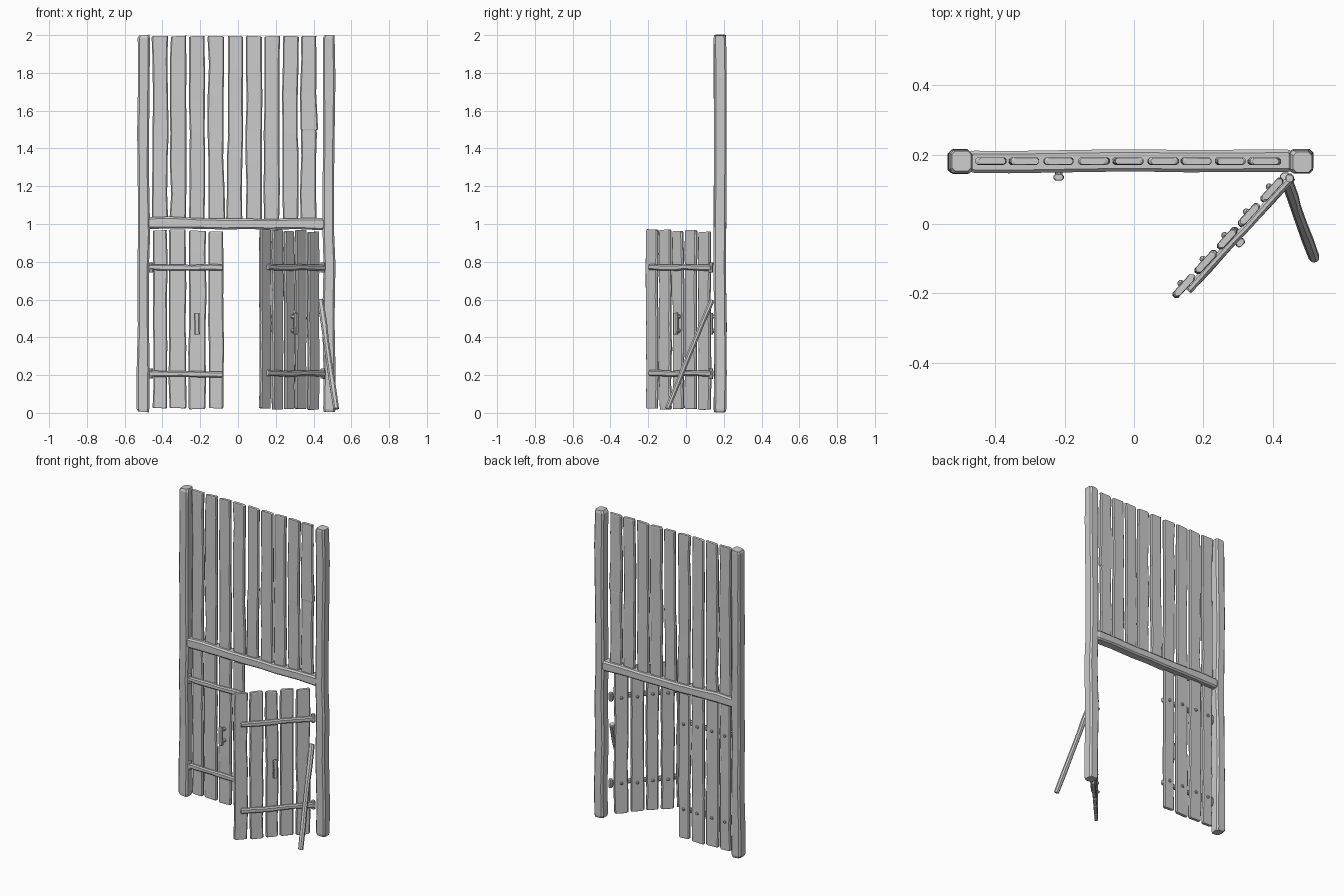
import bpy, bmesh, random
from mathutils import Vector

if "Cube" in bpy.data.objects:
    bpy.data.objects.remove(bpy.data.objects["Cube"])

random.seed(7)
Z = Vector((0, 0, 1))


def timber(name, start, end, across, w, t, segs=6, wob=0.004, cham=0.3, taper=1.0, split=None):
    """Rough-hewn bar: chamfered rectangular section swept along a wobbly line."""
    s, e, a = Vector(start), Vector(end), Vector(across).normalized()
    axis = e - s
    length = axis.length
    axis.normalize()
    a = (a - axis * a.dot(axis)).normalized()
    d = axis.cross(a)
    c = cham * min(w, t)
    inset = min(0.25 * min(w, t), 0.1 * length) / length
    # (position along the bar, section scale)
    rings = [(0, 0.88), (inset, 1)]
    rings += [((i + random.uniform(-.25, .25)) / segs, 1) for i in range(1, segs)]
    rings += [(1 - inset, 1), (1, 0.88)]
    if split:
        rings += [(split, 0.97), (split + 0.008, 1.06)]
        rings.sort()
    bm = bmesh.new()
    prev = None
    for f, k in rings:
        k *= 1 + (taper - 1) * f
        ow = random.uniform(-wob, wob)
        od = random.uniform(-wob, wob) * min(1, t / w) * 0.8
        hw = (w / 2 + random.uniform(-wob, wob) * 0.6) * k
        hd = t / 2 * k
        tilt = random.uniform(-wob, wob) * 0.6
        pts = [(hw - c, -hd), (hw, -hd + c), (hw, hd - c), (hw - c, hd),
               (-hw + c, hd), (-hw, hd - c), (-hw, -hd + c), (-hw + c, -hd)]
        ring = [bm.verts.new(s + axis * (f * length + (tilt * x / hw if f in (0, 1) else 0))
                             + a * (x + ow) + d * (y + od)) for x, y in pts]
        if prev:
            for i in range(8):
                j = (i + 1) % 8
                bm.faces.new((prev[i], prev[j], ring[j], ring[i]))
        else:
            bm.faces.new(ring[::-1])
        prev = ring
    bm.faces.new(prev)
    bmesh.ops.recalc_face_normals(bm, faces=bm.faces)
    return finish(name, bm)


def finish(name, bm):
    me = bpy.data.meshes.new(name)
    bm.to_mesh(me)
    bm.free()
    ob = bpy.data.objects.new(name, me)
    bpy.context.collection.objects.link(ob)
    return ob


# Frame: two tall posts and the lintel between them
timber("left_post", (-0.5, 0.18, 0.005), (-0.5, 0.18, 2), (1, 0, 0), 0.064, 0.066, 8, cham=0.15)
timber("right_post", (0.482, 0.18, 0.005), (0.482, 0.18, 2), (1, 0, 0), 0.064, 0.066, 8, cham=0.15)
timber("lintel", (-0.475, 0.18, 1.005), (0.458, 0.18, 1.0), (0, 0, 1), 0.06, 0.064, 7, cham=0.15)

# Upper wall of nine planks
for i, x in enumerate((-0.412, -0.314, -0.215, -0.117, -0.014, 0.085, 0.183, 0.278, 0.376)):
    timber(f"wall_plank_{i + 1}", (x + random.uniform(-.004, .004), 0.181, 1.015), (x, 0.181, 1.995),
           (1, 0, 0), 0.083, 0.021, 6, split=0.49 if i == 8 else None)


def door(name, origin, along, front, planks, bar_end, handle_u, grip_v):
    """Plank door laid out from its hinge: u along the width, v out of the front."""
    o, al, fr = Vector(origin), Vector(along).normalized(), Vector(front).normalized()

    def P(u, v, z):
        return o + al * u + fr * v + Z * z

    # Planks
    for i, (u0, u1) in enumerate(planks):
        u = (u0 + u1) / 2
        timber(f"{name}_plank_{i + 1}", P(u, 0, 0.02 + random.uniform(-.004, .006)),
               P(u, 0, 0.965 + random.uniform(-.008, .006)), al, u1 - u0, 0.021, 6, 0.003)
    for j, z in enumerate((0.77, 0.208)):
        # Cross bars and hinge pins
        timber(f"{name}_bar_{j + 1}", P(-0.004, 0.018, z), P(bar_end, 0.018, z + random.uniform(-.004, .004)),
               Z, 0.031, 0.023, 5, 0.0025)
        timber(f"{name}_hinge_{j + 1}", P(0.004, 0.015, z - 0.027), P(0.004, 0.015, z + 0.027),
               al, 0.024, 0.024, 2, 0.001)
        # Nail heads on the back
        for i, (u0, u1) in enumerate(planks):
            bm = bmesh.new()
            bmesh.ops.create_icosphere(bm, subdivisions=1, radius=0.011)
            bmesh.ops.translate(bm, verts=bm.verts,
                                vec=P((u0 + u1) / 2, -0.012, z + random.uniform(-.006, .006)))
            finish(f"{name}_nail_{j + 1}_{i + 1}", bm)
    # Handle: two stubs and a grip
    for k, z in enumerate((0.435, 0.51)):
        timber(f"{name}_handle_stub_{k + 1}", P(handle_u, 0.004, z), P(handle_u, grip_v, z), al,
               0.022, 0.022, 1, 0.001)
    timber(f"{name}_handle_grip", P(handle_u, grip_v, 0.415), P(handle_u, grip_v, 0.53), al,
           0.028, 0.018, 3, 0.001)


# Left door closed, right door swung open
door("left_door", (-0.465, 0.18, 0), (1, 0, 0), (0, -1, 0),
     [(0.015, 0.09), (0.10, 0.19), (0.205, 0.295), (0.31, 0.388)], 0.383, 0.248, 0.045)
door("right_door", (0.44, 0.145, 0), (-0.675, -0.738, 0), (0.738, -0.675, 0),
     [(0.02, 0.104), (0.119, 0.20), (0.215, 0.289), (0.304, 0.385), (0.398, 0.48)], 0.44, 0.237, 0.036)

# Prop stick leaning on the right post
timber("prop_stick", (0.52, -0.1, 0.022), (0.436, 0.137, 0.598), (1, 0, 0), 0.031, 0.027, 5, 0.002)
